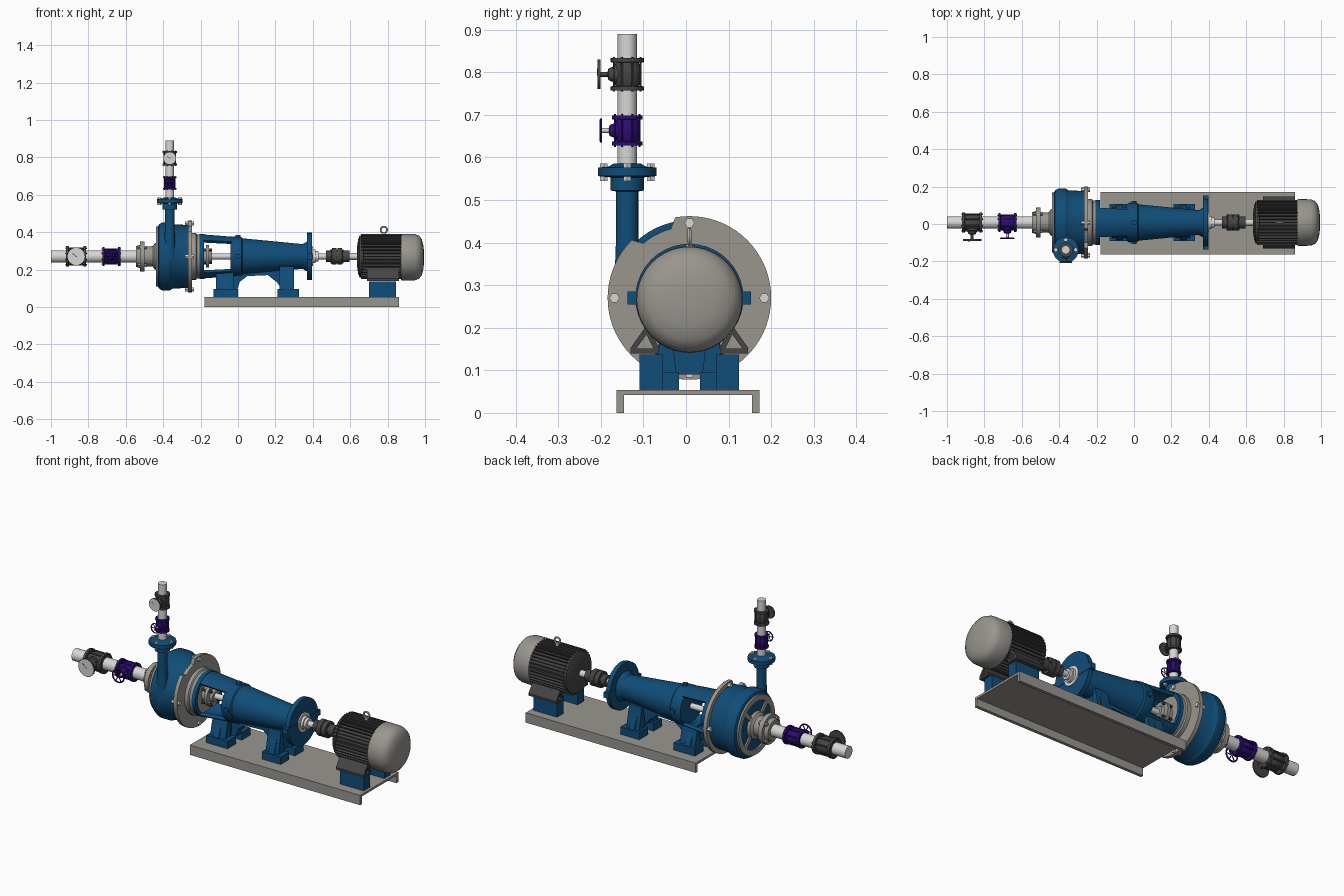
import bpy, bmesh, math
from mathutils import Vector

if "Cube" in bpy.data.objects:
    bpy.data.objects.remove(bpy.data.objects["Cube"])

AY, AZ = 0.008, 0.27          # shaft axis
X, Y, Z = Vector((1, 0, 0)), Vector((0, 1, 0)), Vector((0, 0, 1))


def material(name, r, g, b):
    m = bpy.data.materials.new(name)
    m.diffuse_color = (r, g, b, 1)
    m.use_nodes = True
    m.node_tree.nodes["Principled BSDF"].inputs["Base Color"].default_value = m.diffuse_color
    return m


BLUE = material("pump_blue", 0.005, 0.075, 0.19)
PURPLE = material("valve_purple", 0.028, 0.004, 0.17)
DARK = material("dark_grey", 0.06, 0.06, 0.06)
STONE = material("warm_grey", 0.32, 0.305, 0.275)
LIGHT = material("light_grey", 0.68, 0.68, 0.66)


def finish(name, bm, mat):
    bmesh.ops.recalc_face_normals(bm, faces=bm.faces)
    me = bpy.data.meshes.new(name)
    bm.to_mesh(me)
    bm.free()
    me.materials.append(mat)
    ob = bpy.data.objects.new(name, me)
    bpy.context.collection.objects.link(ob)
    return ob


def lathe(name, prof, mat, origin=(0, AY, AZ), axis=X, seg=40, closed=False):
    """Turn (distance along axis, radius) pairs around an axis."""
    bm, q, o = bmesh.new(), axis.to_track_quat('Z', 'Y'), Vector(origin)
    rings = []
    for t, r in prof:
        rings.append([bm.verts.new(o + q @ Vector((r * math.cos(2 * math.pi * i / seg),
                      r * math.sin(2 * math.pi * i / seg), t))) for i in range(seg)])
    pairs = list(zip(rings, rings[1:])) + ([(rings[-1], rings[0])] if closed else [])
    for a, b in pairs:
        for i in range(seg):
            j = (i + 1) % seg
            bm.faces.new((a[i], a[j], b[j], b[i]))
    if not closed:
        bm.faces.new(rings[0])
        bm.faces.new(rings[-1])
    return finish(name, bm, mat)


def rod(name, p, q, r, mat, seg=16):
    p, q = Vector(p), Vector(q)
    return lathe(name, [(0, r), ((q - p).length, r)], mat, p, (q - p).normalized(), seg)


def prism(name, pts, a, b, mat, along='x', scale=1.0):
    """Extrude a (y,z) profile along x or an (x,z) profile along y."""
    bm, ends = bmesh.new(), []
    for d, s in ((a, 1), (b, scale)):
        if along == 'x':
            ends.append([bm.verts.new((d, AY + u * s, AZ + v * s)) for u, v in pts])
        else:
            ends.append([bm.verts.new((u, AY + d, v)) for u, v in pts])
    n = len(pts)
    for i in range(n):
        j = (i + 1) % n
        bm.faces.new((ends[0][i], ends[0][j], ends[1][j], ends[1][i]))
    for e in ends:
        bm.faces.new(e)
    return finish(name, bm, mat)


def box(name, x, y, z, mat):
    return prism(name, [(x[0], z[0]), (x[1], z[0]), (x[1], z[1]), (x[0], z[1])],
                 y[0] - AY, y[1] - AY, mat, 'y')


def ring(name, origin, axis, R, r, mat):
    prof = [(r * math.sin(k * math.pi / 4), R + r * math.cos(k * math.pi / 4)) for k in range(8)]
    return lathe(name, prof, mat, origin, axis, 28, True)


def bolts(name, n, R, x0, x1, r, mat, start=0.0):
    for k in range(n):
        a = start + 2 * math.pi * k / n
        y, z = AY + R * math.cos(a), AZ + R * math.sin(a)
        rod(name, (x0, y, z), (x1, y, z), r, mat, 6)


# base plate: folded channel
prism("base_plate", [(-.171, -.27), (-.154, -.27), (-.154, -.228), (.147, -.228), (.147, -.27),
                     (.164, -.27), (.164, -.216), (-.171, -.216)], -.18, .86, STONE)

# pump casing and its bolted plate
lathe("volute", [(-.43, .155), (-.422, .172), (-.405, .182), (-.365, .182), (-.35, .172),
                 (-.262, .168)], BLUE, seg=56)
plate = []
for d in range(0, 360, 5):
    r = .168 if 103 < d < 133 else .192
    plate.append((r * math.cos(math.radians(d)), r * math.sin(math.radians(d))))
prism("casing_plate", plate, -.266, -.245, STONE)
lathe("stuffing_box_cover", [(-.25, .125), (-.225, .125), (-.22, .118), (-.2, .118), (-.2, .05)], STONE)
bolts("casing_bolt", 4, .176, -.283, -.236, .012, LIGHT)

# suction cover with rim, ribs and hub
lathe("suction_rim", [(-.428, .13), (-.438, .13), (-.438, .16), (-.428, .16)], STONE, closed=True)
lathe("suction_neck", [(-.425, .075), (-.445, .07), (-.455, .055), (-.5, .052), (-.5, .08), (-.525, .08),
                       (-.525, .062), (-.545, .055), (-.545, .034)], STONE)
for k in range(4):
    a = math.pi / 4 + k * math.pi / 2
    c, s = math.cos(a), math.sin(a)
    prism("suction_rib", [(r * c - w * s, r * s + w * c) for r, w in
                          ((.05, -.012), (.14, -.012), (.14, .012), (.05, .012))], -.438, -.425, STONE)
bolts("suction_bolt", 4, .067, -.537, -.488, .01, STONE, math.pi / 4)

# discharge branch and flanges
DX, DY = -.365, -.138
lathe("discharge_branch", [(.25, .036), (.36, .028), (.42, .026), (.52, .026), (.522, .039), (.553, .039),
                           (.556, .069), (.576, .069), (.578, .045), (.586, .03)], BLUE, (DX, DY, 0), Z)
for k in range(4):
    x, y = DX + .055 * math.cos(k * math.pi / 2), DY + .055 * math.sin(k * math.pi / 2)
    rod("discharge_stud", (x, y, .545), (x, y, .585), .01, LIGHT, 6)
rod("discharge_pipe", (DX, DY, .57), (DX, DY, .89), .0225, LIGHT, 32)
rod("suction_pipe", (-1, AY, AZ), (-.5, AY, AZ), .033, LIGHT, 32)


# valves: flanged body along the pipe, branch towards the front
def valve(name, c, axis, s, mat, gauge):
    c = Vector(c)
    half = [(.036, .022), (.036, .037), (.027, .037), (.026, .026), (.012, .031)]
    prof = [(-t * s, r * s) for t, r in half] + [(t * s, r * s) for t, r in reversed(half)]
    lathe(name + "_body", prof, mat, c, axis, 28)
    bonnet = [(0, .025), (.028, .024), (.03, .018), (.042, .013), (.044, .006)]
    lathe(name + "_bonnet", [(t * s, r * s) for t, r in bonnet], mat, c, -Y, 24)
    end = c - Y * .063 * s
    rod(name + "_stem", c - Y * .04 * s, end, .0055 * s, DARK if gauge else LIGHT, 12)
    for k in range(8):
        a = (k + .5) * math.pi / 4
        side = Y.cross(axis)
        off = (side * math.cos(a) + Y * math.sin(a)) * .032 * s
        rod(name + "_bolt", c + off - axis * .039 * s, c + off + axis * .039 * s, .003 * s, mat, 6)
    if gauge:
        rod(name + "_dial_case", end + Y * .003 * s, end - Y * .003 * s, .033 * s, DARK, 32)
        rod(name + "_dial_face", end, end - Y * .0036 * s, .031 * s, LIGHT, 32)
        tip = Vector((-.015, -.0038, .012)) * s
        rod(name + "_pointer", end - Y * .0038 * s - tip * .2, end + tip, .0012 * s, DARK, 6)
    else:
        ring(name + "_handwheel", end, Y, .026 * s, .003 * s, mat)
        for k in range(3):
            d = Vector((math.cos(k * math.pi / 3), 0, math.sin(k * math.pi / 3))) * .026 * s
            rod(name + "_spoke", end - d, end + d, .002 * s, mat, 8)


valve("discharge_valve", (DX, DY, .663), Z, .98, PURPLE, False)
valve("discharge_gauge", (DX, DY, .795), Z, 1.05, DARK, True)
valve("suction_valve", (-.677, AY, AZ), X, 1.35, PURPLE, False)
valve("suction_gauge", (-.865, AY, AZ), X, 1.48, DARK, True)

# open frame between pump and bearing housing
lathe("frame_ring", [(-.205, .1), (-.205, .12), (-.182, .12), (-.182, .1)], BLUE, closed=True)
for sgn in (1, -1):
    angs = [math.radians(48 + 84 * i / 12) for i in range(13)]
    arc = [(.118 * math.cos(a), sgn * .118 * math.sin(a)) for a in angs]
    arc += [(.1 * math.cos(a), sgn * .1 * math.sin(a)) for a in reversed(angs)]
    prism("frame_arm", arc, -.19, -.01, BLUE, scale=.88)

# bearing housing with drive flange
lathe("bearing_housing", [(-.04, .03), (-.04, .098), (-.025, .106), (.018, .104), (.024, .097),
                          (.345, .066), (.37, .08), (.37, .127), (.395, .127), (.395, .04)], BLUE)
box("flange_lugs", (.368, .397), (AY - .145, AY + .145), (AZ - .015, AZ + .015), BLUE)
rod("oil_cap", (0, AY, .36), (0, AY, .386), .014, BLUE)
for sgn in (1, -1):
    rod("housing_boss", (0, AY + sgn * .09, AZ), (0, AY + sgn * .116, AZ), .014, BLUE)

# pedestal feet: two pads, splayed web and ribs
for x0, x1, top in ((-.13, 0, -.085), (.21, .325, -.055)):
    for sgn in (1, -1):
        y = sorted((AY + sgn * .025, AY + sgn * .1))
        box("foot_pad", (x0, x1), y, (.054, .095), BLUE)
        prism("foot_rib", [(sgn * .03, -.18), (sgn * .085, -.18), (sgn * .06, top), (sgn * .045, top)],
              x0 + .012, x1 - .025, BLUE)
    prism("foot_web", [(-.095, -.18), (.095, -.18), (.055, top), (-.055, top)], x0 + .035, x0 + .07, BLUE)
prism("arch_web", [(-.03, .09), (-.005, .09), (.01, .135), (.05, .165), (.16, .17), (.21, .13), (.23, .1),
                   (.26, .1), (.26, .22), (-.03, .2)], -.02, .02, BLUE, 'y')

# shaft, gland and coupling
rod("pump_shaft", (-.22, AY, AZ), (.48, AY, AZ), .016, LIGHT, 24)
lathe("packing_gland", [(-.21, .042), (-.172, .042), (-.172, .06), (-.155, .06), (-.155, .035),
                        (-.14, .03)], STONE)
bolts("gland_stud", 4, .05, -.205, -.14, .007, DARK, math.pi / 4)
lathe("bearing_cap", [(.39, .052), (.402, .052), (.402, .036), (.415, .036), (.415, .028), (.43, .028)], LIGHT)
lathe("coupling", [(.47, .031), (.5, .031), (.502, .044), (.526, .044), (.526, .038), (.531, .038),
                   (.531, .044), (.556, .044), (.558, .031), (.595, .031)], DARK)
bolts("coupling_bolt", 6, .037, .494, .564, .005, DARK)
rod("motor_shaft", (.58, AY, AZ), (.65, AY, AZ), .018, LIGHT, 24)

# motor: finned body, fan cover, feet and lifting eye
lathe("motor_body", [(.635, .04), (.642, .09), (.65, .112), (.668, .114), (.67, .106), (.88, .106)], DARK)
for k in range(40):
    a = 2 * math.pi * k / 40
    c, s = math.cos(a), math.sin(a)
    prism("cooling_fin", [(r * c - w * s, r * s + w * c) for r, w in
                          ((.1, -.0025), (.121, -.0025), (.121, .0025), (.1, .0025))], .658, .876, DARK)
lathe("fan_cover", [(.872, .11), (.872, .123), (.885, .125), (.945, .124), (.968, .115), (.983, .096),
                    (.992, .06), (.995, .02)], STONE, (0, AY, .266))
for sgn in (1, -1):
    y = sorted((AY + sgn * .062, AY + sgn * .117))
    box("motor_pedestal", (.7, .845), y, (.054, .137), BLUE)
    for p, q in (((.072, -.125), (.138, -.125)), ((.134, -.122), (.1, -.074)), ((.076, -.122), (.1, -.074))):
        d = (Vector(q) - Vector(p)).normalized() * .006
        prism("motor_foot", [(sgn * u, v) for u, v in (
            (p[0] - d.y, p[1] + d.x), (q[0] - d.y, q[1] + d.x),
            (q[0] + d.y, q[1] - d.x), (p[0] + d.y, p[1] - d.x))], .69, .86, DARK)
rod("eye_stem", (.78, AY, .375), (.78, AY, .397), .008, LIGHT, 12)
ring("lifting_eye", (.78, AY, .412), Y, .017, .005, LIGHT)

# smooth shading with sharp edges kept
for ob in bpy.context.scene.objects:
    ob.select_set(True)
    bpy.context.view_layer.objects.active = ob
bpy.ops.object.shade_smooth_by_angle(angle=math.radians(32))
